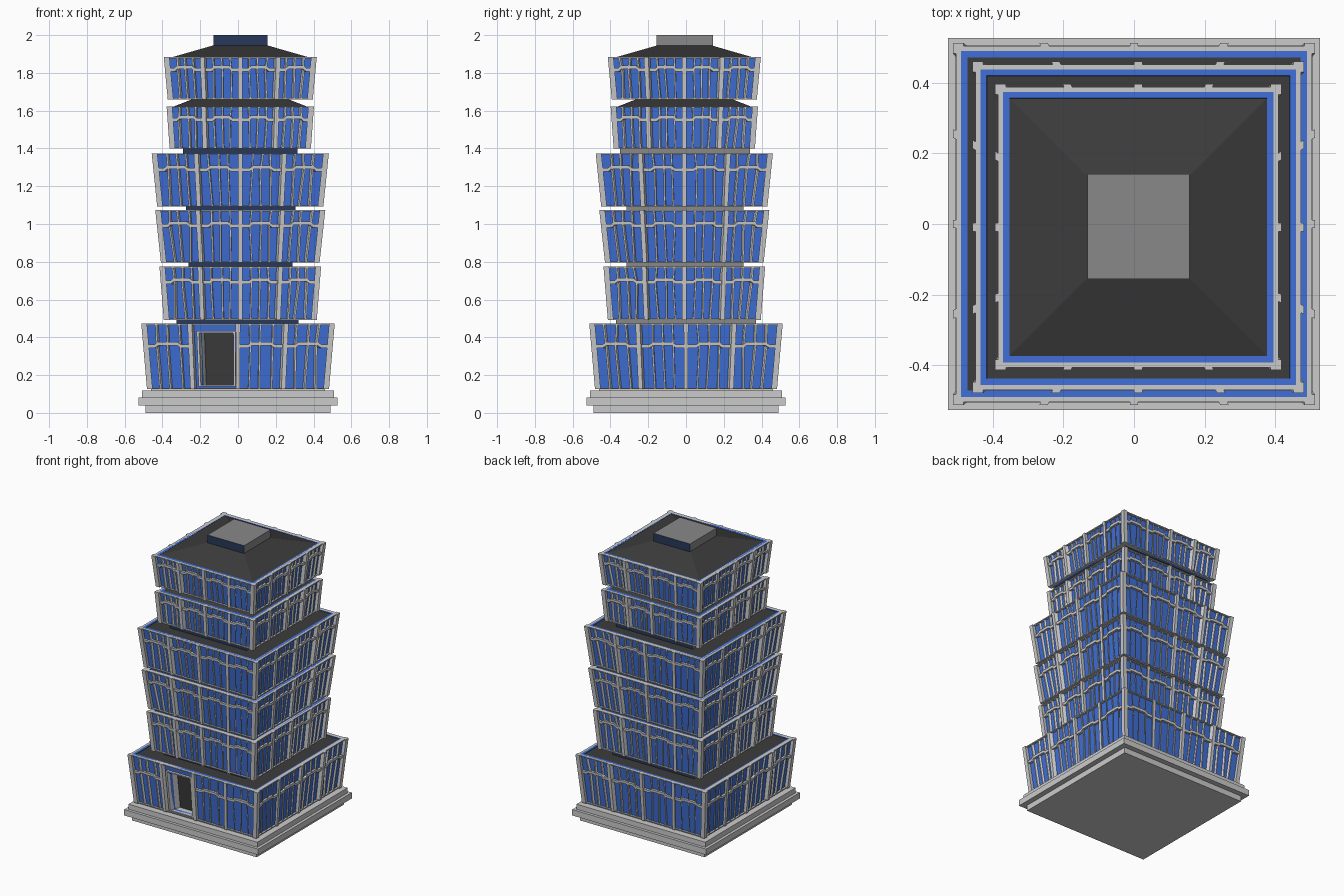
import bpy, random
from math import cos, sin, pi

if "Cube" in bpy.data.objects:
    bpy.data.objects.remove(bpy.data.objects["Cube"])

random.seed(4)


def material(name, rgb):
    m = bpy.data.materials.new(name)
    m.diffuse_color = (*rgb, 1)
    m.use_nodes = True
    m.node_tree.nodes["Principled BSDF"].inputs["Base Color"].default_value = m.diffuse_color
    return m


BLUE = material("blue_glass", (0.05, 0.16, 0.68))
DARK = material("dark_roof", (0.045, 0.045, 0.045))
NAVY = material("navy_panel", (0.02, 0.04, 0.1))
GREY = material("grey_stone", (0.25, 0.25, 0.25))


class Part:
    """Collects prisms into one mesh object."""

    def __init__(self):
        self.v, self.f = [], []

    def prism(self, back, front):
        n, b = len(back), len(self.v)
        self.v += back + front
        self.f.append([b + i for i in range(n)][::-1])
        self.f.append([b + n + i for i in range(n)])
        for i in range(n):
            j = (i + 1) % n
            self.f.append([b + i, b + j, b + n + j, b + n + i])

    def frustum(self, c, h0, h1, z0, z1):
        sq = [(-1, -1), (1, -1), (1, 1), (-1, 1)]
        self.prism([(c[0] + a * h0[0], c[1] + b * h0[1], z0) for a, b in sq],
                   [(c[0] + a * h1[0], c[1] + b * h1[1], z1) for a, b in sq])

    def build(self, name, mat=None):
        me = bpy.data.meshes.new(name)
        me.from_pydata(self.v, [], self.f)
        ob = bpy.data.objects.new(name, me)
        bpy.context.collection.objects.link(ob)
        if mat:
            me.materials.append(mat)
        return ob


def block(name, c, hx, hy, z0, z1):
    """Grey box with navy front and back faces."""
    p = Part()
    p.frustum(c, (hx, hy), (hx, hy), z0, z1)
    ob = p.build(name, GREY)
    ob.data.materials.append(NAVY)
    for poly in ob.data.polygons:
        if abs(poly.normal.y) > 0.9:
            poly.material_index = 1


def tier(n, c, hb, ht, z0, z1, transom, door=False):
    H = z1 - z0

    def point(k, u, t, d):
        # side k, u across (-1..1), t up (0..1), d outward offset
        h = hb + (ht - hb) * t + d
        x, y, a = u * h, -h, k * pi / 2
        return (c[0] + x * cos(a) - y * sin(a),
                c[1] + x * sin(a) + y * cos(a), z0 + t * H)

    def slab(part, k, outline, d0, d1):
        part.prism([point(k, u, t, d0) for u, t in outline],
                   [point(k, u, t, d1) for u, t in outline])

    def rect(u0, u1, t0, t1):
        return [(u0, t0), (u1, t0), (u1, t1), (u0, t1)]

    glass, piers, bars, bands, rails = (Part() for _ in range(5))
    du, dr = (-0.41, -0.05), (0.06, 0.86)       # doorway extents
    for k in range(4):
        has_door = door and k == 0
        # blue wall panels
        panels = [rect(-1, 1, 0, 1)]
        if has_door:
            panels = [rect(-1, du[0], 0, 1), rect(du[1], 1, 0, 1),
                      rect(*du, 0, dr[0]), rect(*du, dr[1], 1)]
        for r in panels:
            slab(glass, k, r, -0.04, -0.022)
        # top and bottom rails
        slab(rails, k, rect(-1, 1, 1 - 0.007 / H, 1), -0.034, -0.008)
        slab(rails, k, rect(-1, 1, 0, 0.006 / H), -0.034, -0.008)
        # intermediate piers
        w = 0.012 / ht
        for u in (-0.5, 0, 0.5):
            slab(piers, k, rect(u - w, u + w, 0, 1), -0.03, 0)
        for b in range(4):
            if has_door and b == 1:
                continue
            u0 = -1 + b * 0.5
            # stepped transom, raised mid-bay
            e, th = 0.013 / H, 0.018 / H
            prof = [(0, 0), (.22, 0), (.3, e), (.7, e), (.78, 0), (1, 0)]
            low = [(u0 + s * 0.5, transom + t) for s, t in prof]
            top = [(u, t + th) for u, t in low]
            slab(bands, k, low + top[::-1], -0.028, -0.006)
            # slightly uneven mullions
            for s in (0.27, 0.5, 0.73):
                a, m, z = (u0 + 0.5 * (s + random.uniform(-.035, .035)) for _ in range(3))
                q = 0.0045 / ht
                slab(bars, k, [(a - q, 0), (a + q, 0), (m + q, transom), (z + q, 1),
                               (z - q, 1), (m - q, transom)], -0.028, -0.012)
        if has_door:
            # recessed door with surround
            leaf, frame = Part(), Part()
            slab(leaf, k, rect(*du, *dr), -0.085, -0.075)
            f, g = 0.025, 0.025
            for r in (rect(du[0] - f, du[0], *dr), rect(du[1], du[1] + f, *dr),
                      rect(du[0] - f, du[1] + f, dr[1], dr[1] + g),
                      rect(du[0] - f, du[1] + f, dr[0] - g, dr[0])):
                slab(frame, k, r, -0.085, -0.004)
            leaf.build("door", DARK)
            frame.build("door_frame")
    # corner piers
    s = 0.015
    for sx in (-1, 1):
        for sy in (-1, 1):
            ring = [(-s, -s), (s, -s), (s, s), (-s, s)]
            piers.prism(*[[(c[0] + sx * (h - s) + a, c[1] + sy * (h - s) + b, z)
                           for a, b in ring] for h, z in ((hb, z0), (ht, z1))])
    glass.build(f"tier_{n}_glass_walls", BLUE)
    piers.build(f"tier_{n}_piers")
    bars.build(f"tier_{n}_mullions")
    bands.build(f"tier_{n}_transoms")
    rails.build(f"tier_{n}_rails")
    floor = Part()
    hf = hb - 0.025
    floor.frustum(c, (hf, hf), (hf, hf), z0 + 0.001, z0 + 0.012)
    floor.build(f"tier_{n}_floor", DARK)


def roof(n, c, h0, h1, z0, z1):
    p = Part()
    p.frustum(c, (h0, h0), (h1, h1), z0, z1)
    p.build(f"tier_{n}_roof", DARK)


# stepped plinth
for i, (h, z0, z1) in enumerate([(0.49, 0, 0.04), (0.527, 0.04, 0.082), (0.507, 0.082, 0.118)]):
    p = Part()
    p.frustum((0, 0), (h, h), (h, h), z0, z1)
    p.build(f"plinth_step_{i + 1}")
p = Part()
p.frustum((0, 0), (0.46, 0.46), (0.46, 0.46), 0.118, 0.13)
p.build("plinth_top")

# flared tiers: centre, half width bottom/top, z range, transom height
C = (0.012, -0.009)
TIERS = [((0, 0), 0.482, 0.512, 0.127, 0.472, 0.63),
         (C, 0.405, 0.428, 0.493, 0.775, 0.67),
         (C, 0.420, 0.450, 0.795, 1.073, 0.67),
         (C, 0.440, 0.469, 1.093, 1.374, 0.66),
         (C, 0.374, 0.390, 1.400, 1.623, 0.64),
         (C, 0.384, 0.405, 1.660, 1.883, 0.66)]
for i, t in enumerate(TIERS):
    tier(i + 1, *t, door=(i == 0))

# flat roofs and the recessed necks between tiers
NECKS = [((-0.002, 0), 0.323, 0.37), ((0.014, -0.005), 0.275, 0.31),
         ((0.014, -0.005), 0.29, 0.31), ((0.012, -0.005), 0.302, 0.345)]
for i, (nc, hx, hy) in enumerate(NECKS):
    c, hb, ht, z0, z1, _ = TIERS[i]
    roof(i + 1, c, ht - 0.033, ht - 0.032, z1 - 0.02, z1 - 0.004)
    block(f"neck_{i + 1}", nc, hx, hy, z1 - 0.006, TIERS[i + 1][3] + 0.004)

# hipped roofs and cap
roof(5, C, 0.365, 0.245, 1.617, 1.664)
roof(6, C, 0.382, 0.145, 1.877, 1.945)
block("roof_cap", (0.013, -0.007), 0.144, 0.149, 1.943, 2.0)
